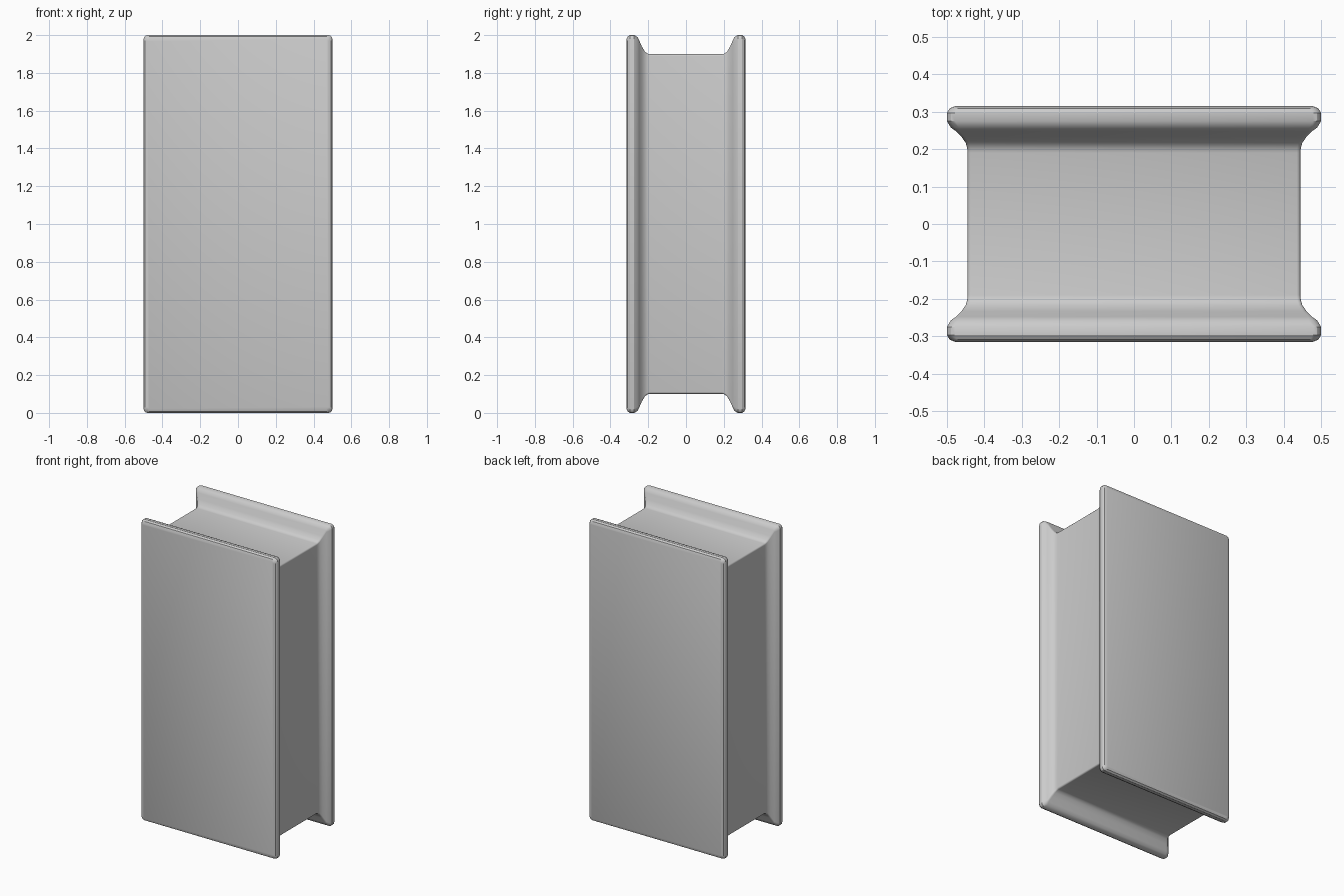
import bpy, bmesh, math

if "Cube" in bpy.data.objects:
    bpy.data.objects.remove(bpy.data.objects["Cube"])

# Half profile from front face to neck: (y, inset in x, inset in z)
half = [(0.315, 0.022, 0.022), (0.309, 0.007, 0.007), (0.297, 0, 0),
        (0.275, 0, 0), (0.258, 0.010, 0.009), (0.248, 0.024, 0.028),
        (0.233, 0.039, 0.062), (0.217, 0.050, 0.088), (0.203, 0.054, 0.098),
        (0.190, 0.055, 0.101)]
profile = [(-y, a, b) for y, a, b in half] + half[::-1]


def rounded_rect(bm, y, hx, hz, r, seg=3):
    """Ring of vertices: rounded rectangle in the xz plane at depth y."""
    ring = []
    for sx, sz, start in ((1, 1, 0), (-1, 1, 90), (-1, -1, 180), (1, -1, 270)):
        for i in range(seg + 1):
            t = math.radians(start + 90 * i / seg)
            ring.append(bm.verts.new((sx * (hx - r) + r * math.cos(t), y,
                                      1 + sz * (hz - r) + r * math.sin(t))))
    return ring


# Block with two rounded flanges and a recessed waist
bm = bmesh.new()
rings = [rounded_rect(bm, y, 0.5 - dx, 1 - dz, 0.01 if dx > 0.01 else 0.022)
         for y, dx, dz in profile]
for a, b in zip(rings, rings[1:]):
    n = len(a)
    for i in range(n):
        j = (i + 1) % n
        bm.faces.new((a[i], a[j], b[j], b[i]))
bm.faces.new(rings[0])
bm.faces.new(rings[-1])
bmesh.ops.recalc_face_normals(bm, faces=bm.faces)

mesh = bpy.data.meshes.new("flanged_block")
bm.to_mesh(mesh)
bm.free()
block = bpy.data.objects.new("flanged_block", mesh)
bpy.context.collection.objects.link(block)
bpy.context.view_layer.objects.active = block
block.select_set(True)
bpy.ops.object.shade_smooth_by_angle(angle=math.radians(30))
